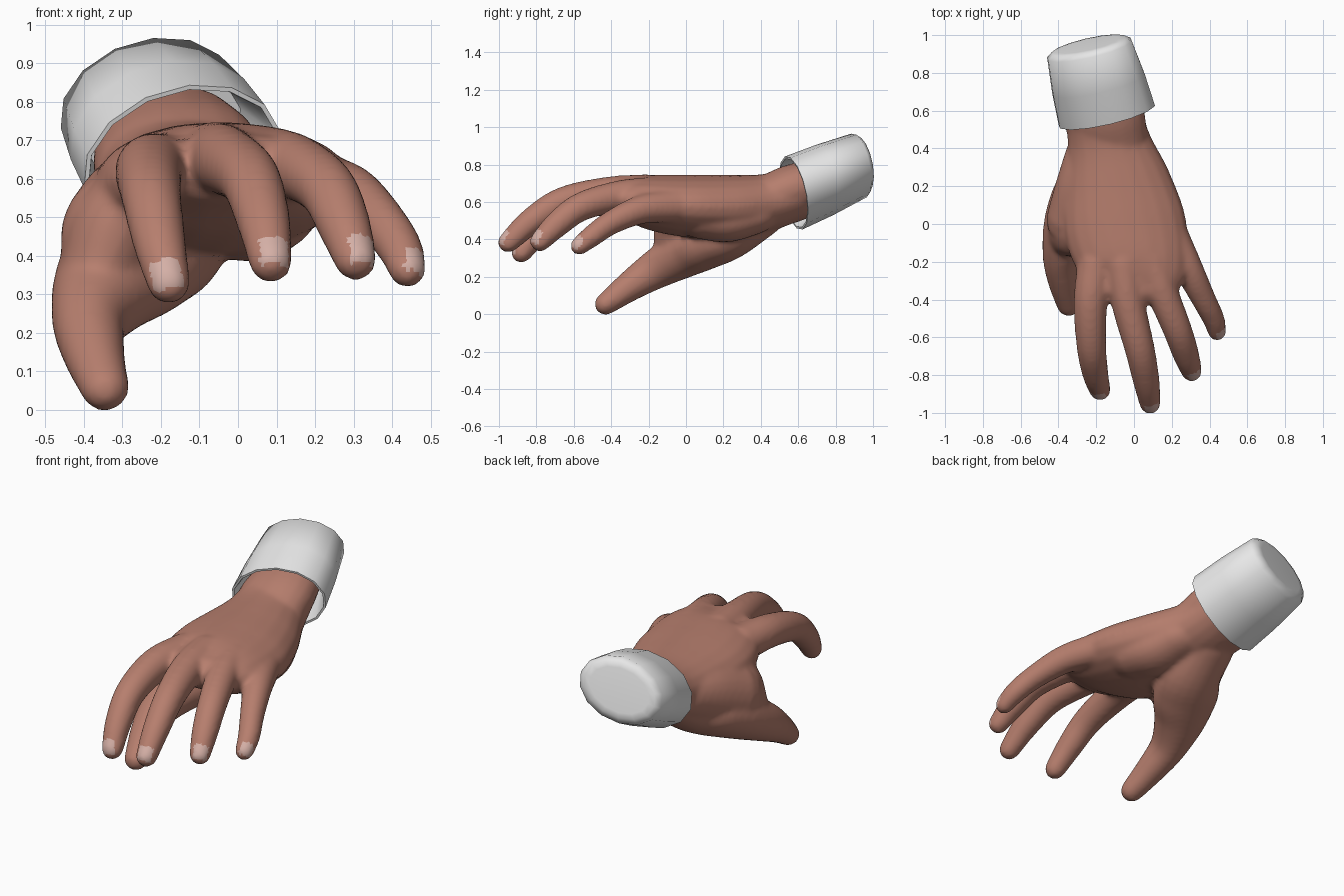
import bpy, bmesh, math
from mathutils import Vector

cube = bpy.data.objects.get("Cube")
if cube:
    bpy.data.objects.remove(cube, do_unlink=True)


def material(name, color):
    m = bpy.data.materials.new(name)
    m.use_nodes = True
    m.diffuse_color = (*color, 1)
    m.node_tree.nodes["Principled BSDF"].inputs["Base Color"].default_value = (*color, 1)
    return m


skin = material("skin", (0.47, 0.21, 0.155))
nail = material("nail", (0.66, 0.43, 0.38))
cloth = material("white_cloth", (0.8, 0.8, 0.8))


def loft(bm, rings):
    """Bridge rings of points into a closed skin."""
    rows = [[bm.verts.new(p) for p in ring] for ring in rings]
    n = len(rows[0])
    for a, b in zip(rows, rows[1:]):
        for i in range(n):
            j = (i + 1) % n
            bm.faces.new((a[i], a[j], b[j], b[i]))
    bm.faces.new(rows[0][::-1])
    bm.faces.new(rows[-1])


def ellipse(c, u, v, ru, rv, n):
    return [c + u * ru * math.cos(k * math.tau / n) + v * rv * math.sin(k * math.tau / n)
            for k in range(n)]


def smooth_path(points, steps=5):
    """Catmull-Rom interpolation of positions and radii."""
    pts = [Vector(p) for p in points]
    pts = [pts[0] * 2 - pts[1]] + pts + [pts[-1] * 2 - pts[-2]]
    out = []
    for a, b, c, d in zip(pts, pts[1:], pts[2:], pts[3:]):
        for s in range(steps):
            t = s / steps
            out.append(0.5 * (2 * b + (c - a) * t + (2 * a - 5 * b + 4 * c - d) * t ** 2
                              + (3 * b - a - 3 * c + d) * t ** 3))
    return out + [pts[-2]]


def limb(bm, points, roll=0):
    """Round-ended tube through (x, y, z, width radius, height radius)."""
    path = smooth_path(points)
    across = Vector((1, 0, roll))
    rings = []
    for i, p in enumerate(path):
        a, b = path[max(i - 1, 0)], path[min(i + 1, len(path) - 1)]
        t = (Vector(b[:3]) - Vector(a[:3])).normalized()
        u = (across - t * t.dot(across)).normalized()
        v = t.cross(u)
        c, ru, rv = Vector(p[:3]), p[3], p[4]
        angles = [0]
        if i == 0:
            angles = [-1.4, -1.0, -0.5, 0]
        elif i == len(path) - 1:
            angles = [0, 0.5, 1.0, 1.4]
        for g in angles:
            k = math.cos(g)
            rings.append(ellipse(c + t * math.sin(g) * min(ru, rv), u, v, ru * k, rv * k, 20))
    loft(bm, rings)


def finish(bm, name, mats):
    bmesh.ops.recalc_face_normals(bm, faces=bm.faces)
    mesh = bpy.data.meshes.new(name)
    bm.to_mesh(mesh)
    bm.free()
    for m in mats:
        mesh.materials.append(m)
    obj = bpy.data.objects.new(name, mesh)
    bpy.context.collection.objects.link(obj)
    bpy.ops.object.select_all(action='DESELECT')
    bpy.context.view_layer.objects.active = obj
    obj.select_set(True)
    return obj


# Finger paths from knuckle to tip: x, y, z, radius
fingers = [
    [(-.20, -.20, .62, .10), (-.23, -.42, .62, .09), (-.225, -.65, .555, .079),
     (-.205, -.79, .44, .07), (-.18, -.88, .33, .057)],
    [(-.06, -.20, .65, .10), (-.03, -.42, .645, .09), (.03, -.66, .60, .08),
     (.065, -.83, .495, .071), (.085, -.95, .385, .057)],
    [(.09, -.18, .64, .095), (.15, -.36, .63, .085), (.23, -.56, .575, .077),
     (.275, -.69, .48, .07), (.305, -.78, .39, .056)],
    [(.20, -.06, .58, .09), (.29, -.24, .56, .078), (.37, -.40, .49, .065),
     (.42, -.50, .42, .059), (.44, -.57, .365, .05)],
]
# Broad limbs: x, y, z, width radius, height radius
thumb = [(-.17, .42, .53, .15, .11), (-.20, .24, .425, .17, .13),
         (-.27, .11, .38, .18, .14), (-.34, -.02, .32, .145, .13),
         (-.385, -.17, .235, .10, .105), (-.375, -.30, .15, .082, .082),
         (-.345, -.43, .055, .064, .06)]
thumb_web = [(-.22, .05, .58, .12, .19), (-.31, .02, .46, .13, .20),
             (-.36, -.02, .33, .11, .16)]
thumb_root = [(-.24, .38, .56, .12, .12), (-.275, .20, .51, .14, .16),
              (-.325, .02, .44, .14, .17)]
palm_heel = [(-.02, .38, .53, .13, .10), (.02, .22, .50, .15, .115),
             (.06, .06, .515, .15, .11)]
palm = [(-.16, .58, .64, .20, .14), (-.13, .42, .595, .225, .155),
        (-.09, .22, .575, .285, .17), (-.05, 0, .58, .325, .167),
        (-.005, -.20, .60, .30, .145), (-.01, -.33, .62, .25, .10)]
forearm = [(-.19, .76, .71, .19, .13), (-.16, .58, .65, .22, .15),
           (-.13, .44, .60, .21, .14)]

# Hand: fingers, thumb, palm and wrist fused into one surface
bm = bmesh.new()
for part in (palm, palm_heel, thumb, thumb_web, thumb_root):
    limb(bm, part)
limb(bm, forearm, roll=0.25)
for f in fingers:
    limb(bm, [(*p, p[3]) for p in f])
hand = finish(bm, "hand", [skin, nail])
fuse = hand.modifiers.new("fuse", 'REMESH')
fuse.mode = 'VOXEL'
fuse.voxel_size = 0.013
relax = hand.modifiers.new("relax", 'SMOOTH')
relax.factor = 0.5
relax.iterations = 12
for name in ("fuse", "relax"):
    bpy.ops.object.modifier_apply(modifier=name)

# Fingernails: faces on the upper side of each fingertip, fanned outwards
for f, lean in zip(fingers, (-0.25, 0.1, 0.2, 0.6)):
    tip, r = Vector(f[-1][:3]), f[-1][3]
    d = (tip - Vector(f[-2][:3])).normalized()
    up = Vector((lean, 0, 1))
    up = (up - d * d.dot(up)).normalized()
    side = d.cross(up)
    for face in hand.data.polygons:
        o = face.center - tip
        if (o.dot(up) > 0.25 * r and abs(o.dot(side)) < 0.68 * r
                and -0.6 * r < o.dot(d) < 0.7 * r):
            face.material_index = 1
bpy.ops.object.shade_smooth()

# Cuff: hollow tapered sleeve end, its rings slightly skewed to its axis
axis = Vector((-.1, .38, .16)).normalized()
facing = Vector((-.25, .93, .25)).normalized()
wide = Vector((1, 0, .22))
wide = (wide - facing * wide.dot(facing)).normalized()
tall = facing.cross(wide)
start = Vector((-.145, .58, .65))
profile = [(.20, .21, .15), (.02, .25, .178), (-.005, .258, .185), (-.005, .27, .197),
           (.18, .26, .19), (.385, .237, .172), (.41, .205, .143), (.412, .17, .115)]
bm = bmesh.new()
loft(bm, [ellipse(start + axis * t, wide, tall, ru, rv, 14) for t, ru, rv in profile])
cuff = finish(bm, "cuff", [cloth])
bpy.ops.object.shade_smooth_by_angle(angle=math.radians(50))
